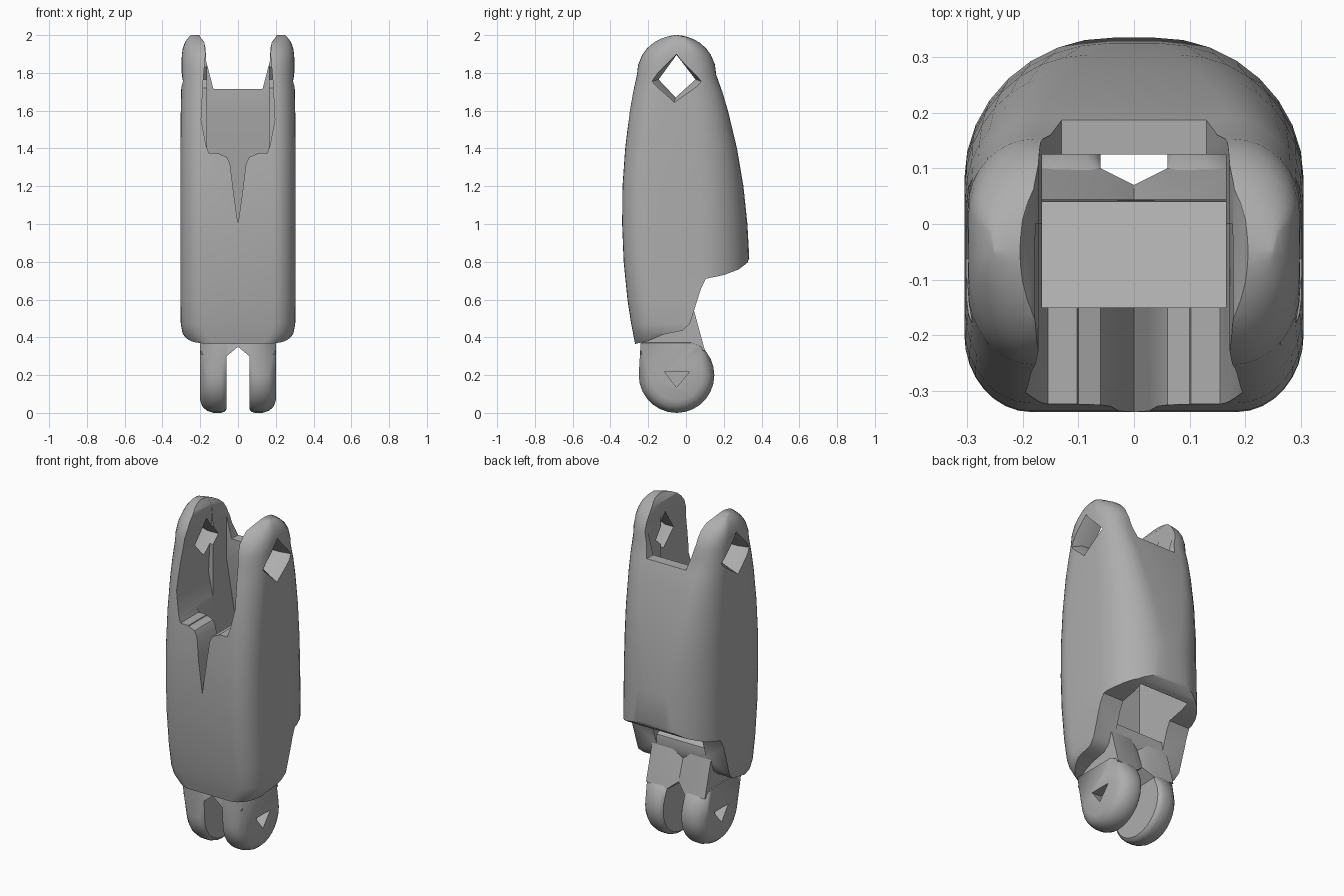
import bpy, bmesh, math

if "Cube" in bpy.data.objects:
    bpy.data.objects.remove(bpy.data.objects["Cube"])

grey = bpy.data.materials.new("mid_grey")
grey.diffuse_color = (0.42, 0.42, 0.42, 1)
grey.use_nodes = True
grey.node_tree.nodes["Principled BSDF"].inputs["Base Color"].default_value = grey.diffuse_color


def make(name, bm):
    bmesh.ops.recalc_face_normals(bm, faces=bm.faces)
    me = bpy.data.meshes.new(name)
    bm.to_mesh(me)
    bm.free()
    me.materials.append(grey)
    ob = bpy.data.objects.new(name, me)
    bpy.context.collection.objects.link(ob)
    return ob


def loft(name, rings):
    bm = bmesh.new()
    vs = [[bm.verts.new(p) for p in r] for r in rings]
    n = len(rings[0])
    for a, b in zip(vs, vs[1:]):
        for i in range(n):
            j = (i + 1) % n
            bm.faces.new((a[i], a[j], b[j], b[i]))
    bm.faces.new(vs[0][::-1])
    bm.faces.new(vs[-1])
    return make(name, bm)


def hull(name, pts):
    bm = bmesh.new()
    for p in pts:
        bm.verts.new(p)
    res = bmesh.ops.convex_hull(bm, input=bm.verts)
    junk = [v for v in bm.verts if not v.link_faces]
    bmesh.ops.delete(bm, geom=junk, context='VERTS')
    return make(name, bm)


def prism_x(name, yz, x0, x1):
    return loft(name, [[(x, y, z) for y, z in yz] for x in (x0, x1)])


def prism_y(name, xz, y0, y1):
    return loft(name, [[(x, y, z) for x, z in xz] for y in (y0, y1)])


def mirrored(half):
    return half + [(-x, z) for x, z in reversed(half) if x > 0]


def cut(target, cutter):
    m = target.modifiers.new("cut", 'BOOLEAN')
    m.operation, m.solver, m.object = 'DIFFERENCE', 'EXACT', cutter
    bpy.context.view_layer.objects.active = target
    bpy.ops.object.modifier_apply(modifier=m.name)
    bpy.data.objects.remove(cutter)


def smooth(ob, deg=35):
    bpy.ops.object.select_all(action='DESELECT')
    ob.select_set(True)
    bpy.context.view_layer.objects.active = ob
    bpy.ops.object.shade_smooth_by_angle(angle=math.radians(deg))


# Shell: rounded sections stacked upward (z, half width, front y, back y)
levels = [(0.33, 0.23, -0.262, 0.335), (0.38, 0.265, -0.272, 0.335),
          (0.42, 0.293, -0.28, 0.335), (0.47, 0.303, -0.29, 0.335),
          (0.6, 0.305, -0.31, 0.335), (0.8, 0.305, -0.33, 0.336),
          (1.0, 0.305, -0.338, 0.325), (1.2, 0.305, -0.336, 0.304),
          (1.4, 0.305, -0.322, 0.27), (1.6, 0.303, -0.298, 0.222),
          (1.7, 0.301, -0.28, 0.192), (1.79, 0.299, -0.26, 0.16)]
for a in (15, 30, 42, 54, 64, 73, 81, 87):
    h = 0.21 * math.cos(math.radians(a))
    s = math.sin(math.radians(a))
    levels.append((1.79 + 0.21 * s, 0.299 - 0.05 * s ** 5, -0.05 - h, -0.05 + h))


def section(z, w, f, b):
    length = b - f
    t = min(1, max(0, (1.75 - z) / 0.8))
    fx, fy = 0.12, min(0.14, 0.45 * length)
    bx, by = 0.12 + 0.15 * t, min(0.7 * abs(b) + 0.02, 0.45 * length)
    pts = []
    corners = [(1, b, bx, by, 0), (-1, b, bx, by, 90),
               (-1, f, fx, fy, 180), (1, f, fx, fy, 270)]
    for sx, y, rx, ry, a0 in corners:
        cy = y - ry if y == b else y + ry
        for k in range(9):
            a = math.radians(a0 + k * 90 / 8)
            pts.append((sx * (w - rx) + rx * math.cos(a), cy + ry * math.sin(a), z))
    return pts


shell = loft("shell", [section(*lv) for lv in levels])

# Underside step
cut(shell, prism_x("under", [(-0.5, 0.35), (-0.27, 0.365), (-0.2, 0.38), (-0.12, 0.415),
                             (-0.02, 0.435), (0.02, 0.47), (0.08, 0.66), (0.105, 0.71),
                             (0.2, 0.73), (0.28, 0.76), (0.325, 0.795), (0.34, 0.83),
                             (0.5, 0.83), (0.5, 0.1), (-0.5, 0.1)], -0.5, 0.5))
# Inner cavity, open above and at the lower back
cut(shell, prism_x("cavity", [(-0.15, 2.2), (-0.15, 0.68), (0.04, 0.6), (0.045, 0.54),
                              (0.1, 0.34), (0.26, 0.34), (0.255, 0.8), (0.21, 1.2),
                              (0.125, 1.6), (0.125, 2.2)], -0.165, 0.165))
# Front opening between the arms
cut(shell, prism_y("front_gap", mirrored([(0.155, 1.375), (0.17, 1.42), (0.195, 1.55),
                                          (0.185, 1.75), (0.172, 1.9), (0.178, 1.96),
                                          (0.2, 1.99), (0.23, 2.05)]), -0.6, 0.0))
# Back opening above the rear lip
cut(shell, prism_y("back_gap", mirrored([(0.13, 1.715), (0.168, 1.86), (0.172, 1.93),
                                         (0.18, 1.965), (0.2, 1.99), (0.23, 2.05)]),
                   -0.02, 0.6))
# Tapering slit in the front wall
cut(shell, prism_y("slit", mirrored([(0, 1.0), (0.025, 1.18), (0.042, 1.32), (0.06, 1.355),
                                     (0.1, 1.37), (0.12, 1.42)]), -0.6, -0.1))

# Diamond eyes through the arms, widening outward
inner = [(-0.05, 1.895), (-0.145, 1.765), (-0.055, 1.67), (0.05, 1.765)]
outer = [(-0.05, 1.9), (-0.2, 1.75), (-0.065, 1.635), (0.1, 1.75)]
for s in (-1, 1):
    cut(shell, loft("eye", [[(s * x, y, z) for y, z in ring] for x, ring in
                            ((0.1, inner), (0.24, inner), (0.32, outer))]))
smooth(shell)

# Lower joint: neck halves with a grooved middle, and a rounded lug on each side
for s, side in ((-1, "left"), (1, "right")):
    neck = []
    for x, low, dy in ((0, 0.35, 0.03), (0.06, 0.30, 0), (0.195, 0.31, 0)):
        neck += [(s * x, -0.24, low), (s * x, 0.10 - dy, low + 0.02),
                 (s * x, -0.2, 0.56), (s * x, 0.04 - dy, 0.55)]
    smooth(hull(side + "_neck", neck), 25)

    pts = []
    for x, r in ((0.06, 0.18), (0.07, 0.193), (0.09, 0.2), (0.13, 0.2),
                 (0.165, 0.188), (0.188, 0.168), (0.2, 0.135)):
        for k in range(28):
            a = 2 * math.pi * k / 28
            pts.append((s * x, -0.05 + r * math.cos(a), 0.2 + r * math.sin(a)))
    for x in (0.06, 0.2):
        pts += [(s * x, -0.24, 0.37), (s * x, 0.03, 0.37), (s * x, 0.08, 0.35)]
    lug = hull(side + "_lug", pts)
    tri = [(-0.115, 0.22), (0.02, 0.22), (-0.05, 0.135)]
    cut(lug, prism_x("socket", tri, s * 0.14, s * 0.25))
    smooth(lug)
